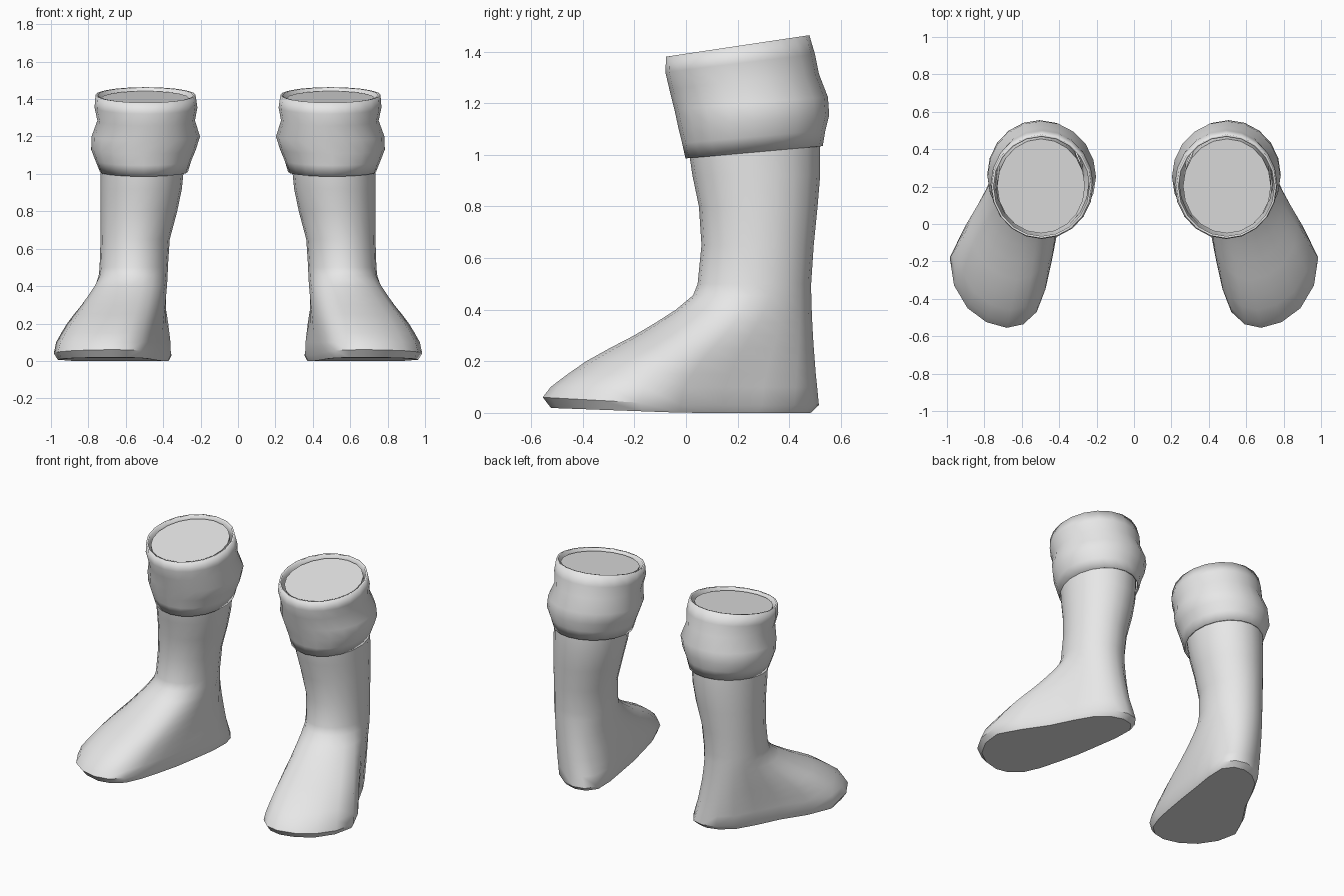
import bpy
import bmesh
import math
from mathutils import Vector

if "Cube" in bpy.data.objects:
    bpy.data.objects.remove(bpy.data.objects["Cube"])

SIDES = 20

grey = bpy.data.materials.new("plain_grey")
grey.use_nodes = True
grey.diffuse_color = (0.8, 0.8, 0.8, 1)
grey.node_tree.nodes["Principled BSDF"].inputs["Base Color"].default_value = (0.8, 0.8, 0.8, 1)


def oval(z, x_in, x_out, y_front, y_back, tilt=0.0):
    """Oval ring starting at the back; tilt raises the back edge."""
    ring = []
    for i in range(SIDES):
        t = math.tau * i / SIDES
        x = (x_in + x_out) / 2 + (x_out - x_in) / 2 * math.sin(t)
        dy = (y_back - y_front) / 2 * math.cos(t)
        ring.append(Vector((x, (y_front + y_back) / 2 + dy, z + tilt * dy)))
    return ring


def smooth_outline(points):
    """Closed spline with one extra point between each pair."""
    n = len(points)
    ring = []
    for i in range(n):
        a, b, c, d = (Vector(points[(i + k) % n]) for k in (-1, 0, 1, 2))
        ring += [b, (b + c) * 0.5625 - (a + d) * 0.0625]
    return ring


def loft(name, rings, side, capped):
    bm = bmesh.new()
    rows = [[bm.verts.new((side * p.x, p.y, p.z)) for p in r] for r in rings]
    for low, high in zip(rows, rows[1:]):
        for i in range(SIDES):
            j = (i + 1) % SIDES
            bm.faces.new((low[i], low[j], high[j], high[i]))
    if capped:
        bm.faces.new(rows[0])
        bm.faces.new(rows[-1])
    bmesh.ops.recalc_face_normals(bm, faces=bm.faces)
    mesh = bpy.data.meshes.new(name)
    bm.to_mesh(mesh)
    bm.free()
    mesh.materials.append(grey)
    obj = bpy.data.objects.new(name, mesh)
    bpy.context.collection.objects.link(obj)
    bpy.ops.object.select_all(action="DESELECT")
    obj.select_set(True)
    bpy.context.view_layer.objects.active = obj
    bpy.ops.object.shade_smooth_by_angle(angle=math.radians(42))
    return obj


# Sole outline: heel, outer side, toe, inner side
sole = smooth_outline([
    (0.48, 0.515), (0.65, 0.42), (0.8, 0.14), (0.985, -0.18), (0.89, -0.45),
    (0.68, -0.555), (0.52, -0.47), (0.44, -0.2), (0.385, 0.12), (0.355, 0.43)])
middle = sum(sole, Vector((0, 0))) / SIDES
ankle = oval(0.5, 0.375, 0.74, 0.045, 0.485)


def toe_lift(p):
    return max(0.0, -p.y / 0.55)


# Foot: flat sole, rim, then slices drawn in towards the ankle
boot = []
bottom = [middle + (p - middle) * 0.94 for p in sole]
boot.append([Vector((p.x, p.y, 0.02 * toe_lift(p))) for p in bottom])
boot.append([Vector((p.x, p.y, 0.03 + 0.03 * toe_lift(p))) for p in sole])
for z, pull in ((0.1, 0.05), (0.15, 0.16), (0.2, 0.28), (0.25, 0.43),
                (0.3, 0.59), (0.35, 0.73), (0.4, 0.86), (0.455, 0.97)):
    ring = []
    for p, a in zip(sole, ankle):
        f = math.sqrt(pull) if p.y > 0.4 else pull
        ring.append(Vector((p.x + (a.x - p.x) * f, p.y + (a.y - p.y) * f, z)))
    boot.append(ring)

# Leg: ovals rising to a closed, tilted top inside the cuff
boot.append(ankle)
boot += [oval(*row) for row in (
    (0.65, 0.365, 0.735, 0.06, 0.495),
    (0.8, 0.325, 0.735, 0.05, 0.51),
    (0.92, 0.3, 0.735, 0.025, 0.52),
    (1.02, 0.29, 0.735, 0.01, 0.52),
    (1.2, 0.28, 0.735, 0.0, 0.51, 0.1),
    (1.405, 0.262, 0.732, -0.05, 0.455, 0.15))]

# Cuff: loose bulging sleeve with tilted edges
cuff = [oval(*row) for row in (
    (1.01, 0.268, 0.738, -0.002, 0.53, 0.09),
    (1.07, 0.25, 0.762, -0.015, 0.54, 0.09),
    (1.13, 0.225, 0.785, -0.03, 0.555, 0.08),
    (1.2, 0.203, 0.783, -0.045, 0.55, 0.08),
    (1.285, 0.23, 0.752, -0.065, 0.515, 0.1),
    (1.355, 0.217, 0.767, -0.08, 0.5, 0.12),
    (1.422, 0.227, 0.762, -0.077, 0.478, 0.15))]

for label, side in (("left", 1), ("right", -1)):
    loft(label + "_boot", boot, side, True)
    sleeve = loft(label + "_cuff", cuff, side, False)
    shell = sleeve.modifiers.new("thickness", "SOLIDIFY")
    shell.thickness = 0.012
    shell.offset = -1
